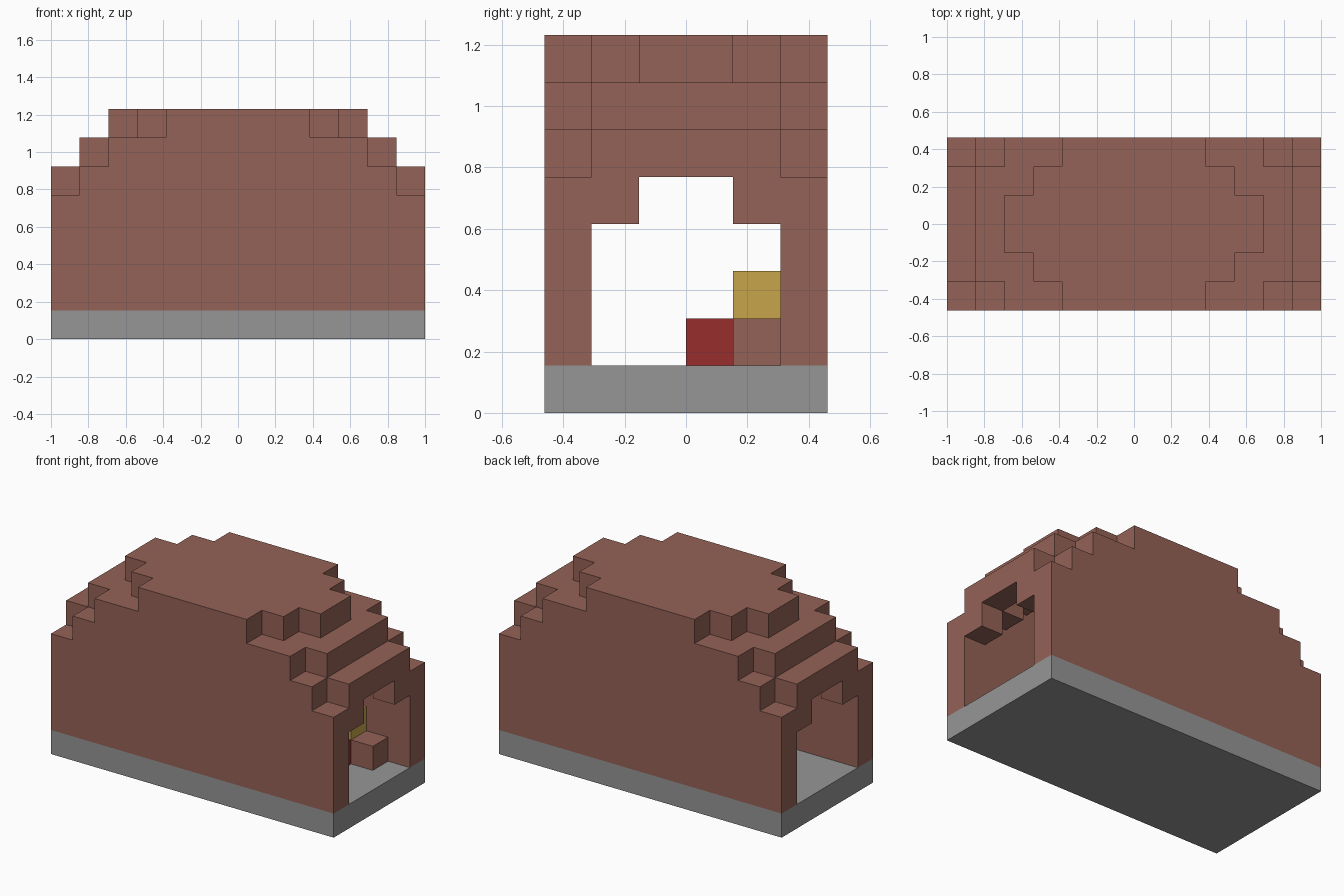
import bpy, bmesh
from mathutils import Vector

cube = bpy.data.objects.get("Cube")
if cube:
    bpy.data.objects.remove(cube, do_unlink=True)

U = 2 / 13  # block size
NX, NY = 13, 6


def material(name, rgb):
    m = bpy.data.materials.new(name)
    m.use_nodes = True
    m.diffuse_color = (*rgb, 1)
    m.node_tree.nodes["Principled BSDF"].inputs["Base Color"].default_value = (*rgb, 1)
    return m


brown = material("brown", (0.296, 0.122, 0.095))
grey = material("grey", (0.305, 0.305, 0.305))
red = material("red", (0.314, 0.027, 0.027))
yellow = material("yellow", (0.578, 0.376, 0.069))


def layer(z, halves):
    """Blocks of one layer; halves = half lengths in x for the inner, middle and outer y rows."""
    rows = [halves[2], halves[1], halves[0], halves[0], halves[1], halves[2]]
    return {(i, j, z) for j in range(NY) for i in range(NX)
            if abs(i - 6) < rows[j]}


def box(x0, x1, y0, y1, z0, z1):
    return {(i, j, k) for i in range(x0, x1) for j in range(y0, y1) for k in range(z0, z1)}


# Shell: full walls, then a roof stepped in at the ends and corners
shell = box(0, NX, 0, NY, 1, 5)
shell |= layer(5, (6.5, 6.5, 5.5))
shell |= layer(6, (5.5, 5.5, 4.5))
shell |= layer(7, (4.5, 3.5, 2.5))

# Hollow: passage through both ends, and a stepped vault inside
for z in (1, 2, 3):
    shell -= layer(z, (6.5, 6.5, 0))
shell -= layer(4, (6.5, 5.5, 0))
shell -= layer(5, (5.5, 4.5, 0))
shell -= layer(6, (4.5, 3.5, 0))

parts = [
    ("floor_slab", box(0, NX, 0, NY, 0, 1), grey),
    ("stepped_shell", shell, brown),
    ("bench", box(10, 12, 4, 5, 1, 2), brown),
    ("red_seat", box(9, 11, 3, 4, 1, 2), red),
    ("yellow_box", box(10, 11, 4, 5, 2, 3), yellow),
]
solid = set().union(*(cells for _, cells, _ in parts))


def build(name, cells, mat):
    """Skin the exposed sides of a set of blocks and merge the flat areas."""
    bm = bmesh.new()
    for c in cells:
        for axis in range(3):
            for side in (0, 1):
                n = list(c)
                n[axis] += 2 * side - 1
                if tuple(n) in solid:
                    continue
                a, b = (axis + 1) % 3, (axis + 2) % 3
                loop = []
                for da, db in ((0, 0), (1, 0), (1, 1), (0, 1)):
                    p = Vector(c)
                    p[axis] += side
                    p[a] += da
                    p[b] += db
                    loop.append(bm.verts.new((p - Vector((NX / 2, NY / 2, 0))) * U))
                bm.faces.new(loop if side else loop[::-1])
    bmesh.ops.remove_doubles(bm, verts=bm.verts[:], dist=U / 100)
    bmesh.ops.dissolve_limit(bm, angle_limit=0.01, verts=bm.verts[:], edges=bm.edges[:])
    mesh = bpy.data.meshes.new(name)
    bm.to_mesh(mesh)
    bm.free()
    mesh.materials.append(mat)
    bpy.context.collection.objects.link(bpy.data.objects.new(name, mesh))


for part in parts:
    build(*part)
